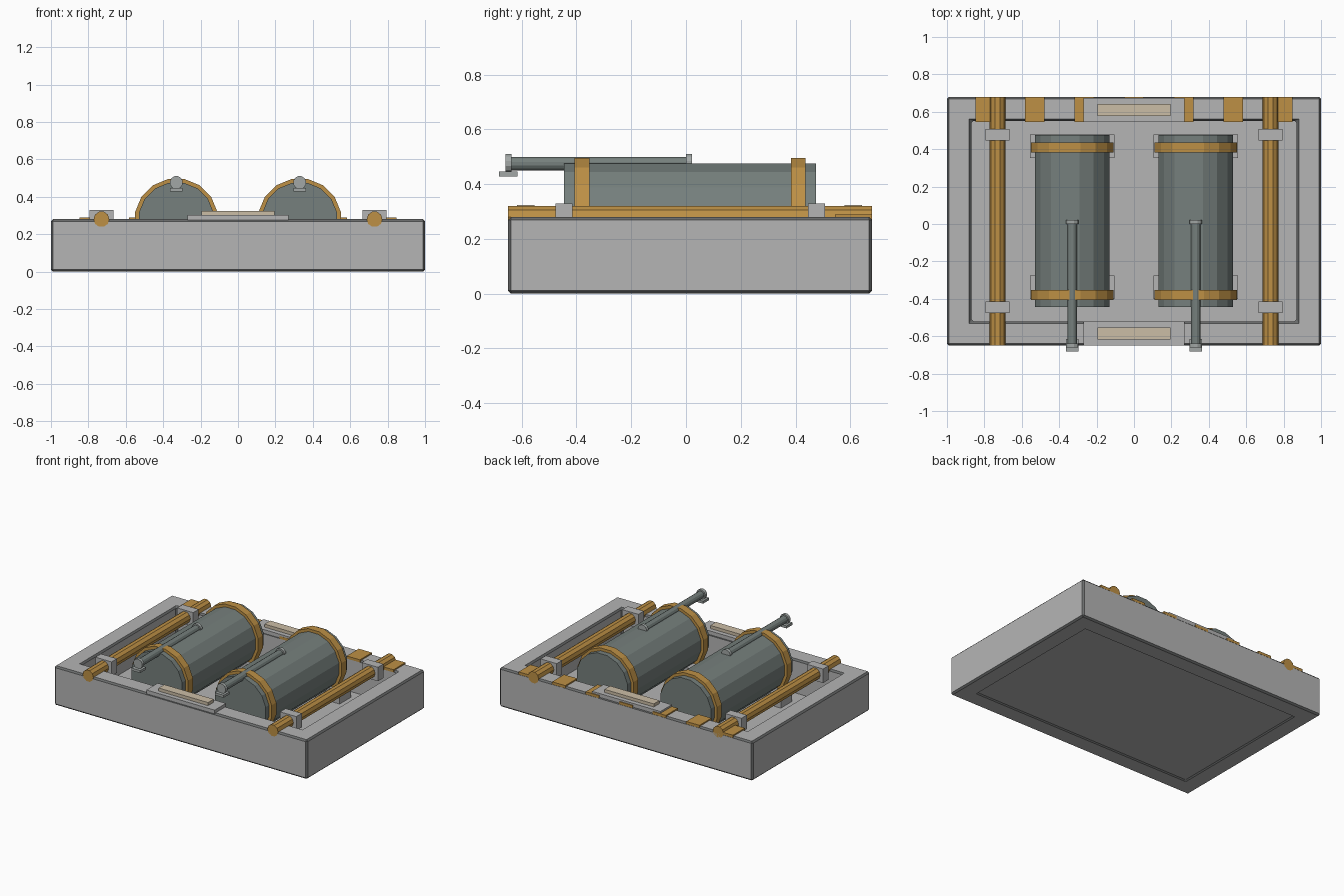
import bpy, bmesh, math
from mathutils import Matrix, Vector

cube = bpy.data.objects.get("Cube")
if cube:
    bpy.data.objects.remove(cube, do_unlink=True)


def material(name, rgb):
    m = bpy.data.materials.new(name)
    m.use_nodes = True
    color = (*rgb, 1)
    m.diffuse_color = color
    m.node_tree.nodes["Principled BSDF"].inputs["Base Color"].default_value = color
    return m


GREY = material("light_grey", (0.46, 0.46, 0.46))
TRIM = material("dark_grey_trim", (0.14, 0.145, 0.145))
STEEL = material("green_grey_steel", (0.18, 0.215, 0.205))
PALE = material("pale_steel", (0.36, 0.39, 0.38))
GOLD = material("ochre", (0.51, 0.28, 0.06))
BEIGE = material("beige", (0.6, 0.51, 0.38))


def finish(name, bm, *mats):
    bmesh.ops.recalc_face_normals(bm, faces=bm.faces)
    mesh = bpy.data.meshes.new(name)
    bm.to_mesh(mesh)
    bm.free()
    for m in mats:
        mesh.materials.append(m)
    ob = bpy.data.objects.new(name, mesh)
    bpy.context.collection.objects.link(ob)
    return ob


def box(name, x, y, z, mat):
    """Box from (min, max) pairs."""
    bm = bmesh.new()
    spans = (x, y, z)
    size = [b - a for a, b in spans]
    centre = Vector([(a + b) / 2 for a, b in spans])
    bmesh.ops.create_cube(bm, size=1, matrix=Matrix.Translation(centre) @ Matrix.Diagonal((*size, 1)))
    return finish(name, bm, mat)


def rod(name, x, z, y, radius, sides, mat):
    """Prism along y with a flat facet on top."""
    bm = bmesh.new()
    turn = Matrix.Rotation(math.pi / 2, 4, "X") @ Matrix.Rotation(math.pi / sides, 4, "Z")
    r = radius / math.cos(math.pi / sides)
    bmesh.ops.create_cone(bm, cap_ends=True, segments=sides, radius1=r, radius2=r, depth=y[1] - y[0],
                          matrix=Matrix.Translation((x, sum(y) / 2, z)) @ turn)
    return finish(name, bm, mat)


# Open tray frame with dark bevelled edges
FRONT, BACK, TOP, WALL = -0.65, 0.68, 0.28, 0.13
bm = bmesh.new()


def loop(inset, z):
    x, f, b = 1 - inset, FRONT + inset, BACK - inset
    return [bm.verts.new((px, py, z)) for px, py in ((-x, f), (x, f), (x, b), (-x, b))]


rings = [loop(0, 0), loop(0, TOP), loop(WALL, TOP), loop(WALL, 0)]
for a, b in zip(rings, rings[1:] + rings[:1]):
    for i in range(4):
        j = (i + 1) % 4
        bm.faces.new((a[i], a[j], b[j], b[i]))
bmesh.ops.recalc_face_normals(bm, faces=bm.faces)
edges = [e for e in bm.edges if e.calc_face_angle() > 0.5]
bmesh.ops.bevel(bm, geom=edges, offset=0.011, segments=1, affect="EDGES", profile=0.5, material=1)
finish("tray_frame", bm, GREY, TRIM)
box("tray_floor", (-0.875, 0.875), (FRONT + 0.125, BACK - 0.125), (0.008, 0.04), GREY)

# Mounting plates along the back rim
for i in range(-3, 4):
    x = i * 0.265
    box("back_rim_plate", (x - 0.052, x + 0.052), (0.545, 0.68), (0.27, 0.289), GOLD)

# Front and back handle plates
for name, y in (("front", -0.585), ("back", 0.61)):
    box(name + "_handle_base", (-0.27, 0.27), (y - 0.064, y + 0.064), (0.275, 0.302), GREY)
    box(name + "_handle_pad", (-0.195, 0.195), (y - 0.032, y + 0.032), (0.3, 0.324), BEIGE)

for side, s in (("left", 1), ("right", -1)):
    # Long rail with two clamps
    x = s * 0.73
    rod(side + "_rail", x, 0.28, (FRONT, BACK), 0.04, 10, GOLD)
    for y in (-0.445, 0.477):
        box(side + "_rail_clamp", (x - 0.064, x + 0.064), (y - 0.031, y + 0.031), (0.23, 0.33), GREY)

    # Tank, straps and saddles
    x = s * 0.33
    rod(side + "_tank", x, 0.275, (-0.445, 0.475), 0.2, 16, STEEL)
    for y in (-0.38, 0.41):
        rod(side + "_tank_strap", x, 0.275, (y - 0.027, y + 0.027), 0.22, 16, GOLD)
    for y in (-0.338, 0.415):
        box(side + "_tank_saddle", (x - 0.227, x + 0.227), (y - 0.063, y + 0.063), (0.03, 0.13), GREY)

    # Pipe on top of the tank with end collars and nozzle plate
    rod(side + "_pipe", x, 0.475, (-0.65, 0.01), 0.025, 12, STEEL)
    rod(side + "_pipe_rear_collar", x, 0.476, (0, 0.022), 0.034, 12, PALE)
    rod(side + "_pipe_front_collar", x, 0.476, (-0.66, -0.638), 0.034, 12, PALE)
    box(side + "_pipe_nozzle_plate", (x - 0.034, x + 0.034), (-0.682, -0.615), (0.428, 0.446), PALE)
